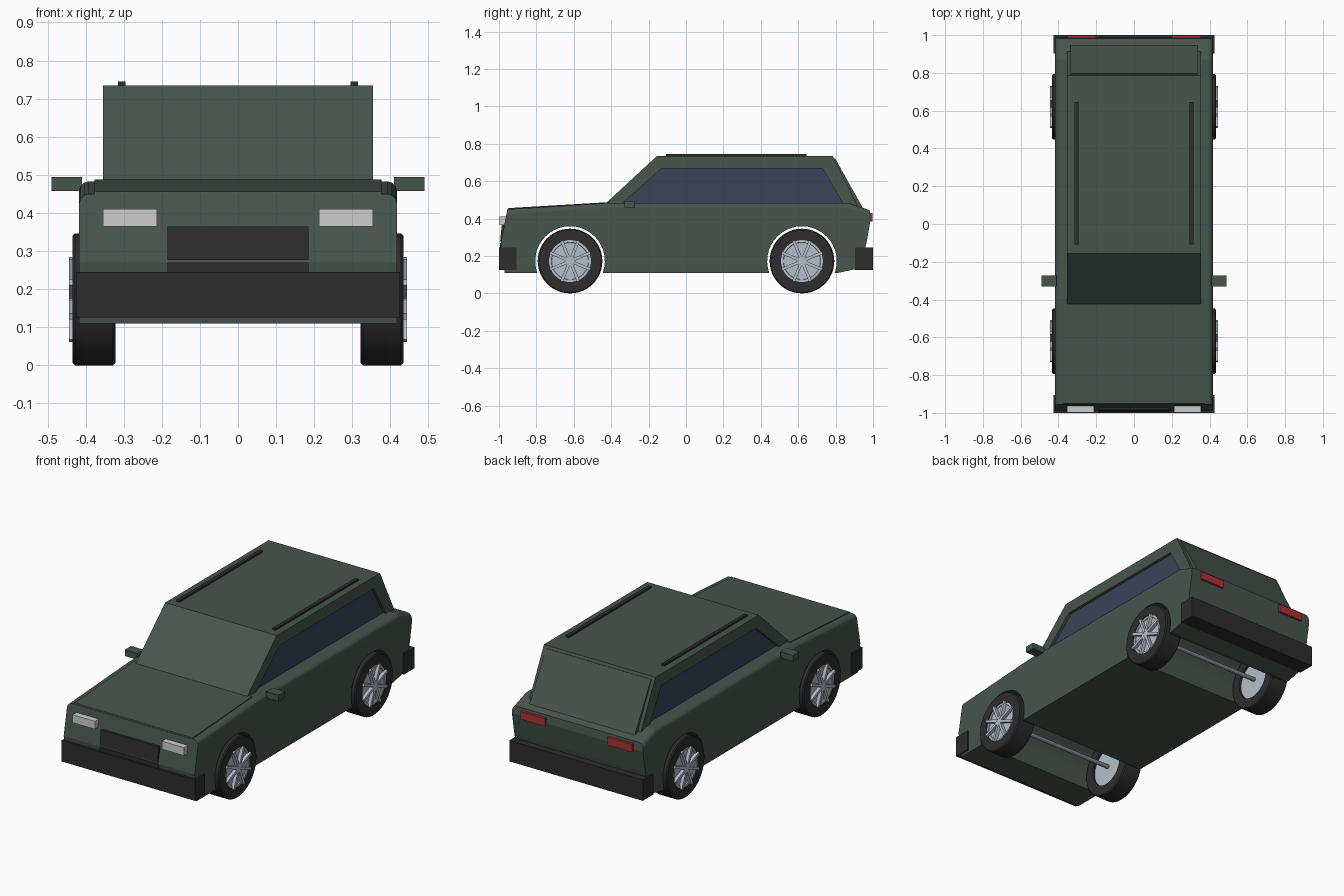
import bpy, bmesh, math
from mathutils import Matrix, Vector

if "Cube" in bpy.data.objects:
    bpy.data.objects.remove(bpy.data.objects["Cube"])


def material(name, rgb):
    m = bpy.data.materials.new(name)
    m.diffuse_color = (*rgb, 1)
    m.use_nodes = True
    m.node_tree.nodes["Principled BSDF"].inputs["Base Color"].default_value = m.diffuse_color
    return m


GREEN = material("body_green", (0.063, 0.090, 0.073))
BLACK = material("trim_black", (0.026, 0.026, 0.026))
GLASS = material("window_blue", (0.042, 0.056, 0.098))
METAL = material("rim_metal", (0.46, 0.52, 0.59))
AXLE = material("axle_grey", (0.22, 0.24, 0.27))
LAMP = material("headlight_white", (0.62, 0.62, 0.62))
RED = material("taillight_red", (0.42, 0.03, 0.035))


def finish(name, bm, mat, smooth=False):
    bmesh.ops.recalc_face_normals(bm, faces=bm.faces)
    me = bpy.data.meshes.new(name)
    bm.to_mesh(me)
    bm.free()
    ob = bpy.data.objects.new(name, me)
    bpy.context.collection.objects.link(ob)
    me.materials.append(mat)
    if smooth:
        bpy.ops.object.select_all(action='DESELECT')
        ob.select_set(True)
        bpy.context.view_layer.objects.active = ob
        bpy.ops.object.shade_smooth_by_angle(angle=math.radians(30))
    return ob


def prism_bm(points, x0, x1):
    """Side profile of (y, z) points extruded from x0 to x1."""
    bm = bmesh.new()
    f = bm.faces.new([bm.verts.new((x0, y, z)) for y, z in points])
    r = bmesh.ops.extrude_face_region(bm, geom=[f])
    vs = [v for v in r["geom"] if isinstance(v, bmesh.types.BMVert)]
    bmesh.ops.translate(bm, verts=vs, vec=(x1 - x0, 0, 0))
    return bm


def prism(name, points, x0, x1, mat):
    return finish(name, prism_bm(points, x0, x1), mat)


def box(name, x, y, z, mat):
    pts = [(y[0], z[0]), (y[1], z[0]), (y[1], z[1]), (y[0], z[1])]
    return prism(name, pts, x[0], x[1], mat)


def lathe(name, profile, centre, mat, closed):
    """Revolve (x, r) points around the wheel axis."""
    bm = bmesh.new()
    vs = [bm.verts.new((x, 0, r)) for x, r in profile]
    es = [bm.edges.new(p) for p in zip(vs, vs[1:] + ([vs[0]] if closed else []))]
    bmesh.ops.spin(bm, geom=vs + es, cent=(0, 0, 0), axis=(1, 0, 0),
                   angle=math.tau, steps=48, use_merge=True)
    bmesh.ops.remove_doubles(bm, verts=bm.verts, dist=1e-5)
    bmesh.ops.translate(bm, verts=bm.verts, vec=centre)
    return finish(name, bm, mat, True)


WHEEL_Y, WHEEL_Z, ARCH = 0.62, 0.173, 0.186
FLOOR = 0.11


def arch(cy):
    """Wheel arch points from rear to front along the floor."""
    a0 = math.asin((FLOOR - WHEEL_Z) / ARCH)
    n = 24
    return [(cy + ARCH * math.cos(a), WHEEL_Z + ARCH * math.sin(a))
            for a in (a0 + (math.pi - 2 * a0) * i / n for i in range(n + 1))]


# Lower body with open wheel arches and rounded shoulders
profile = [(-0.97, FLOOR), (-0.99, 0.27), (-0.955, 0.45), (-0.42, 0.483),
           (0.87, 0.483), (0.982, 0.445), (0.988, 0.40), (0.965, 0.27),
           (0.93, 0.135), (0.815, FLOOR)]
profile += arch(WHEEL_Y) + arch(-WHEEL_Y)
bm = prism_bm(profile, -0.417, 0.417)
shoulder = [e for e in bm.edges
            if all(v.co.z > 0.43 for v in e.verts)
            and abs(e.verts[0].co.x - e.verts[1].co.x) < 0.01]
bmesh.ops.bevel(bm, geom=shoulder, offset=0.025, segments=3, profile=0.5,
                affect='EDGES', clamp_overlap=True)
finish("lower_body", bm, GREEN)

# Hood panel
prism("hood", [(-0.957, 0.44), (-0.95, 0.456), (-0.41, 0.488), (-0.41, 0.46)],
      -0.377, 0.377, GREEN)

# Cabin with recessed window openings
cabin = prism("cabin", [(-0.42, 0.44), (-0.425, 0.485), (-0.155, 0.735),
                        (0.785, 0.735), (0.91, 0.485), (0.92, 0.44)],
              -0.355, 0.355, GREEN)
window = [(-0.345, 0.478), (-0.13, 0.668), (0.73, 0.668), (0.84, 0.478)]
for s, side in ((-1, "left"), (1, "right")):
    cutter = prism("window_cutter_" + side, window, s * 0.335, s * 0.4, GREEN)
    cutter.hide_render = True
    cutter.hide_viewport = True
    mod = cabin.modifiers.new("opening_" + side, 'BOOLEAN')
    mod.operation = 'DIFFERENCE'
    mod.solver = 'EXACT'
    mod.object = cutter
    prism("side_window_" + side, window, s * 0.333, s * 0.338, GLASS)

# Tailgate panel
prism("tailgate", [(0.775, 0.715), (0.797, 0.722), (0.945, 0.458), (0.90, 0.45)],
      -0.335, 0.335, GREEN)

# Bumpers and grille
box("front_bumper", (-0.425, 0.425), (-1.0, -0.905), (0.125, 0.245), BLACK)
box("rear_bumper", (-0.425, 0.425), (0.903, 1.0), (0.125, 0.245), BLACK)
prism("grille", [(-0.994, 0.277), (-0.985, 0.365), (-0.94, 0.365), (-0.94, 0.277)],
      -0.185, 0.185, BLACK)
box("lower_grille", (-0.185, 0.185), (-0.994, -0.94), (0.24, 0.270), BLACK)

for s, side in ((-1, "left"), (1, "right")):
    # Lamps, mirrors and roof rails
    box("headlight_" + side, (s * 0.213, s * 0.355), (-0.997, -0.94), (0.365, 0.411), LAMP)
    box("taillight_" + side, (s * 0.2, s * 0.355), (0.96, 0.998), (0.385, 0.43), RED)
    box("mirror_" + side, (s * 0.41, s * 0.49), (-0.33, -0.272), (0.458, 0.494), GREEN)
    box("roof_rail_" + side, (s * 0.295, s * 0.315), (-0.108, 0.645), (0.73, 0.745), BLACK)

    for cy, end in ((-WHEEL_Y, "front"), (WHEEL_Y, "rear")):
        c = (0, cy, WHEEL_Z)
        tag = f"_{end}_{side}"
        # Tyre ring and rim disc
        lathe("tyre" + tag, [(s * x, r) for x, r in (
            (0.322, 0.112), (0.322, 0.167), (0.328, 0.173), (0.428, 0.173),
            (0.434, 0.167), (0.434, 0.112))], c, BLACK, True)
        lathe("rim" + tag, [(s * x, r) for x, r in (
            (0.335, 0), (0.335, 0.113), (0.43, 0.113), (0.43, 0.1),
            (0.425, 0.098), (0.425, 0))], c, METAL, False)
        # Spokes and hub cap
        bm = bmesh.new()
        for i in range(8):
            m = (Matrix.Translation(Vector(c) + Vector((s * 0.433, 0, 0)))
                 @ Matrix.Rotation(math.tau * (i + 0.5) / 8, 4, 'X')
                 @ Matrix.Translation((0, 0, 0.066))
                 @ Matrix.Diagonal((0.022, 0.016, 0.102, 1)))
            bmesh.ops.create_cube(bm, size=1, matrix=m)
        finish("spokes" + tag, bm, METAL)
        lathe("hub" + tag, [(s * 0.42, 0.026), (s * 0.443, 0.026), (s * 0.443, 0)],
              c, METAL, False)

# Axles
for cy, end in ((-WHEEL_Y, "front"), (WHEEL_Y, "rear")):
    lathe("axle_" + end, [(-0.345, 0), (-0.345, 0.012), (0.345, 0.012), (0.345, 0)],
          (0, cy, WHEEL_Z), AXLE, False)
